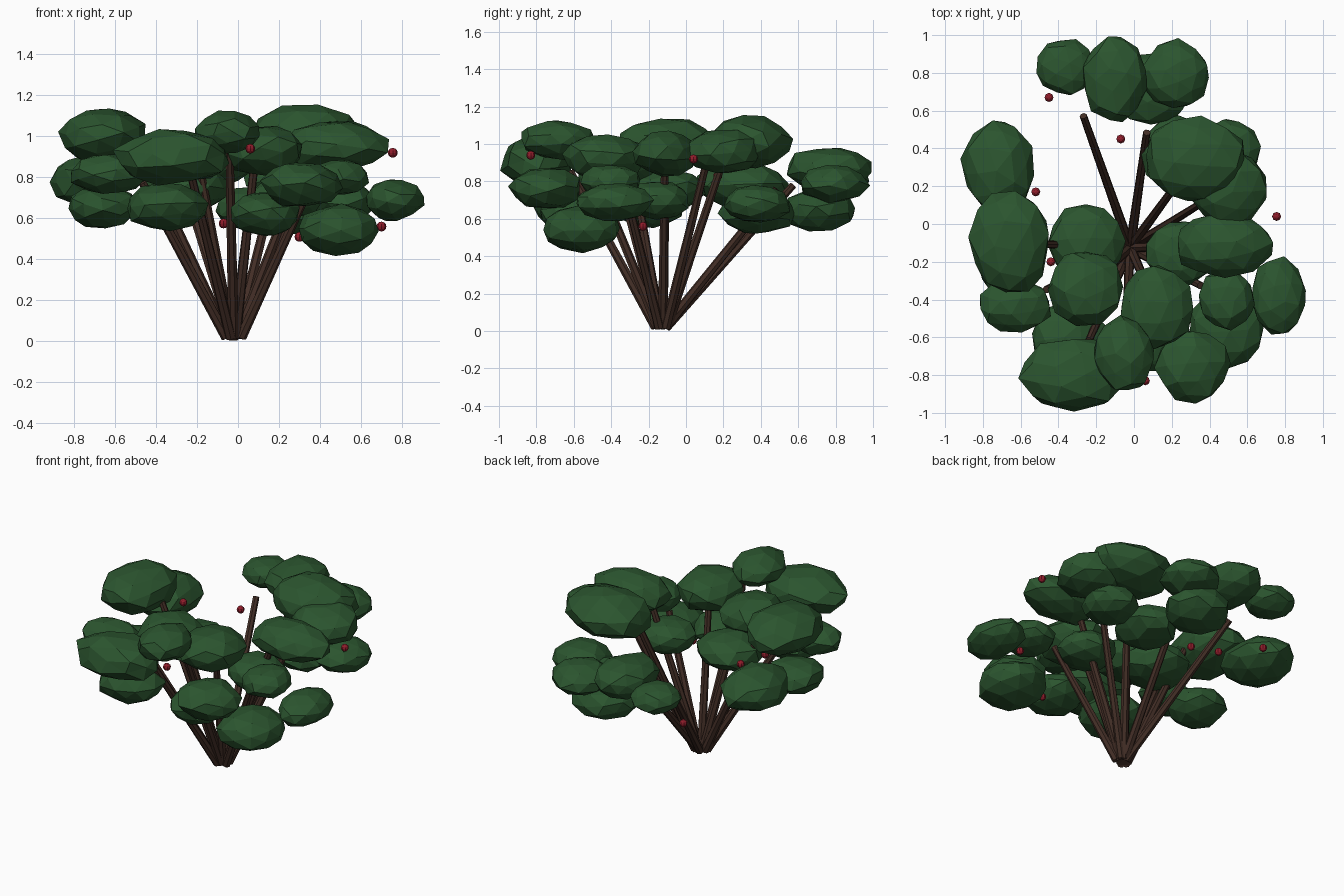
import bpy, bmesh, random
from mathutils import Vector, Matrix

if "Cube" in bpy.data.objects:
    bpy.data.objects.remove(bpy.data.objects["Cube"])

random.seed(4)

def material(name, rgb):
    m = bpy.data.materials.new(name)
    m.diffuse_color = (*rgb, 1)
    m.use_nodes = True
    m.node_tree.nodes["Principled BSDF"].inputs["Base Color"].default_value = m.diffuse_color
    return m

LEAF = material("leaf_green", (0.024, 0.09, 0.028))
BARK = material("bark_brown", (0.055, 0.027, 0.019))
BERRY = material("berry_red", (0.28, 0.012, 0.024))
ROOT = Vector((-0.02, -0.125, 0.02))

def finish(bm, name, mat):
    me = bpy.data.meshes.new(name)
    bm.to_mesh(me)
    bm.free()
    me.materials.append(mat)
    ob = bpy.data.objects.new(name, me)
    bpy.context.collection.objects.link(ob)

def leaf_clump(x, y, z, rx, ry):
    # faceted, uneven ellipsoid, flattened in proportion to its width
    rz = 0.58 * (rx * ry) ** 0.5
    bm = bmesh.new()
    bmesh.ops.create_icosphere(bm, subdivisions=2, radius=1)
    spin = Matrix.Rotation(random.uniform(0, 6.28), 3, 'Z') @ Matrix.Rotation(random.uniform(0, 6.28), 3, 'X')
    for v in bm.verts:
        p = spin @ v.co * random.uniform(0.95, 1.09)
        v.co = Vector((x + p.x * rx, y + p.y * ry, z + p.z * rz))
    finish(bm, "leaf_clump", LEAF)

def stem(x, y, z):
    # tapered straight stem from the root up to the inner side of a clump
    end = ROOT.lerp(Vector((x, y, z)), 0.73)
    end.z = 0.95 * max(z, 0.8)
    out = Vector((end.x - ROOT.x, end.y - ROOT.y, 0)).normalized()
    start = ROOT + out * random.uniform(0.015, 0.04)
    d = end - start
    bm = bmesh.new()
    bmesh.ops.create_cone(bm, cap_ends=True, segments=7, radius1=0.027, radius2=0.02, depth=d.length)
    rot = d.to_track_quat('Z', 'Y').to_matrix().to_4x4()
    bm.transform(Matrix.Translation((start + end) / 2) @ rot)
    finish(bm, "stem", BARK)

def berry(p):
    bm = bmesh.new()
    bmesh.ops.create_uvsphere(bm, u_segments=8, v_segments=6, radius=0.024)
    bm.transform(Matrix.Translation(p))
    finish(bm, "berry", BERRY)

# foliage: centre, x radius and y radius of each clump
back = [(-.36, .83, .82, .15, .15), (-.1, .77, .87, .17, .23),
        (.22, .79, .79, .18, .18), (.1, .71, .65, .2, .19)]
left = [(-.72, .3, .78, .19, .245), (-.655, -.1, 1, .21, .27), (-.25, -.1, .75, .2, .2),
        (-.25, -.34, .9, .2, .2), (-.63, -.43, .815, .19, .14), (-.66, -.2, .655, .17, .18)]
front = [(-.35, -.62, .66, .2, .2), (-.32, -.8, .9, .28, .19), (-.05, -.69, 1.02, .155, .2),
         (.12, -.44, .93, .2, .22), (.31, -.75, .765, .19, .19), (.13, -.58, .62, .17, .2)]
right = [(.49, -.4, .8, .15, .16), (.76, -.38, .69, .145, .2), (.49, -.56, .545, .2, .21),
         (.47, -.11, .95, .26, .17), (.32, .34, 1.01, .27, .22), (.5, .2, .96, .21, .2),
         (.5, .38, .68, .17, .18), (.22, .38, .63, .18, .2), (.24, -.15, .7, .18, .17)]
STEMMED = (0, 3, 5, 7, 8, 11, 12, 13, 16, 19, 20, 21)
for i, c in enumerate(back + left + front + right):
    leaf_clump(*c)
    if i in STEMMED:
        stem(*c[:3])

# berries
for p in [(.06, -.83, .94), (.755, .04, .92), (.7, -.23, .56), (-.07, .45, .575),
          (-.45, .67, .61), (-.52, .17, .83), (-.44, -.2, .73), (.3, -.5, .51)]:
    berry(p)
